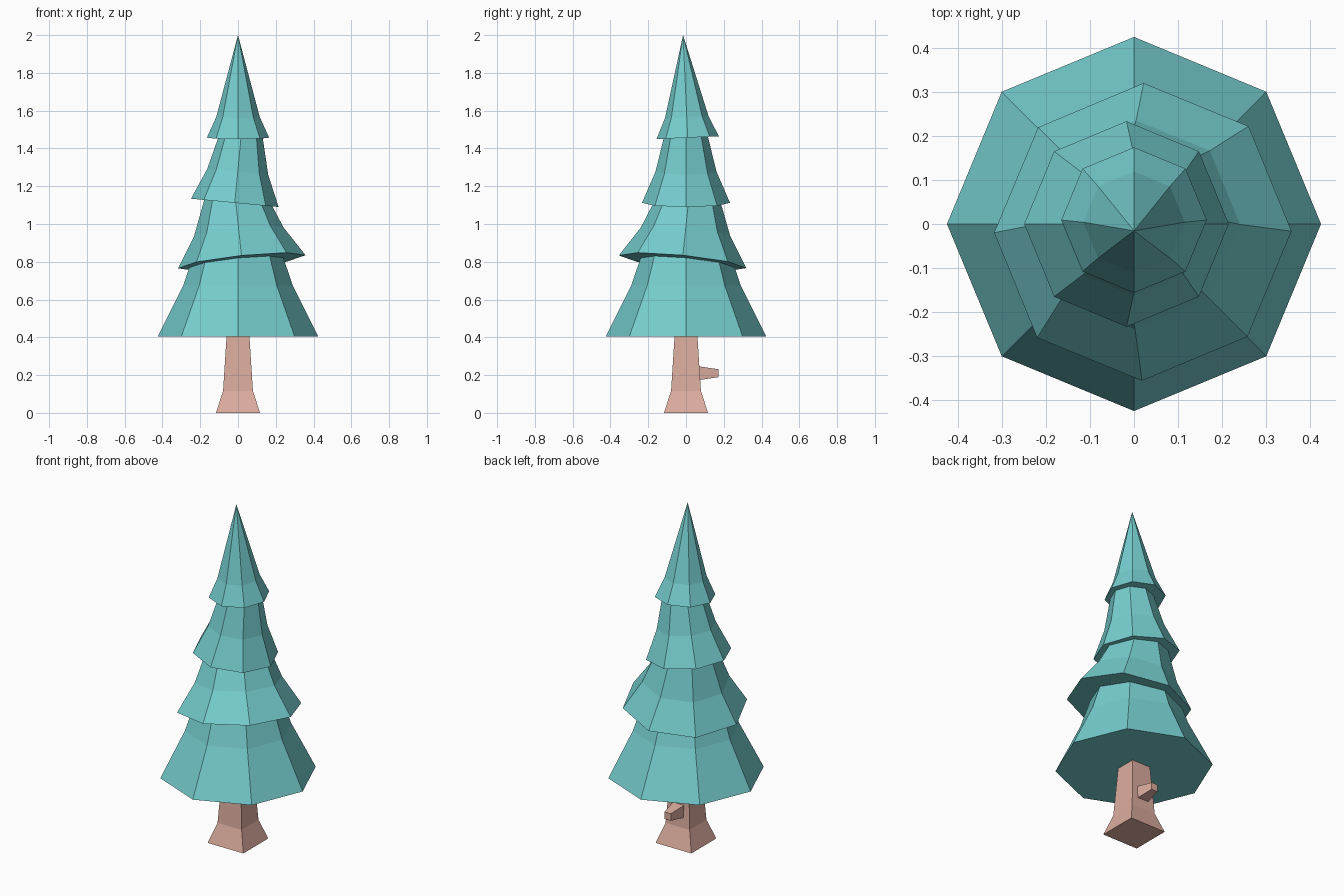
import bpy, bmesh, math
from mathutils import Vector

if "Cube" in bpy.data.objects:
    bpy.data.objects.remove(bpy.data.objects["Cube"])


def material(name, rgb):
    m = bpy.data.materials.new(name)
    m.diffuse_color = (*rgb, 1)
    m.use_nodes = True
    m.node_tree.nodes["Principled BSDF"].inputs["Base Color"].default_value = m.diffuse_color
    return m


teal = material("teal_needles", (0.18, 0.61, 0.62))
bark = material("pink_bark", (0.72, 0.42, 0.345))


def loft(name, sides, profile, mat, start=0.0):
    """Closed faceted solid from (radius, height) pairs; radius 0 makes a point."""
    bm = bmesh.new()
    rings = []
    for r, h in profile:
        if r == 0:
            rings.append([bm.verts.new((0, 0, h))] * sides)
        else:
            rings.append([bm.verts.new((r * math.cos(start + math.tau * i / sides),
                                        r * math.sin(start + math.tau * i / sides), h))
                          for i in range(sides)])
    for a, b in zip(rings, rings[1:]):
        for i in range(sides):
            j = (i + 1) % sides
            quad = [a[i], a[j], b[j], b[i]]
            bm.faces.new(list(dict.fromkeys(quad)))
    bm.faces.new(rings[0][::-1])
    if profile[-1][0] > 0:
        bm.faces.new(rings[-1])
    me = bpy.data.meshes.new(name)
    bm.to_mesh(me)
    bm.free()
    me.materials.append(mat)
    ob = bpy.data.objects.new(name, me)
    bpy.context.collection.objects.link(ob)
    return ob


# Foliage tiers: name, base centre, leaning axis, (radius, height) profile
tiers = [
    ("bottom_foliage", (0, 0, 0.405), (0, 0, 1),
     [(0.424, 0), (0.29, 0.27), (0.225, 0.46)]),
    ("lower_middle_foliage", (0.02, -0.018, 0.80), (-0.104, 0.1, 1),
     [(0.339, 0), (0.238, 0.16), (0.155, 0.37)]),
    ("upper_middle_foliage", (-0.017, 0, 1.112), (0.095, 0, 1),
     [(0.233, 0), (0.162, 0.165), (0.104, 0.40)]),
    ("top_foliage", (0, 0.009, 1.457), (0, -0.045, 1),
     [(0.165, 0), (0.115, 0.11), (0, 0.544)]),
]
for name, base, axis, profile in tiers:
    ob = loft(name, 8, profile, teal)
    ob.rotation_mode = 'QUATERNION'
    ob.rotation_quaternion = Vector((0, 0, 1)).rotation_difference(Vector(axis))
    ob.location = base

# Square flared trunk (half widths turned into corner radii)
R2 = math.sqrt(2)
loft("trunk", 4, [(0.117 * R2, 0), (0.079 * R2, 0.115), (0.059 * R2, 0.43)],
     bark, math.pi / 4)

# Short tapered branch stub pointing to the back
stub = loft("branch_stub", 4, [(0.04 * R2, 0), (0.021 * R2, 0.13)], bark, math.pi / 4)
stub.rotation_euler = (-math.pi / 2, 0, 0)
stub.location = (0, 0.042, 0.21)
